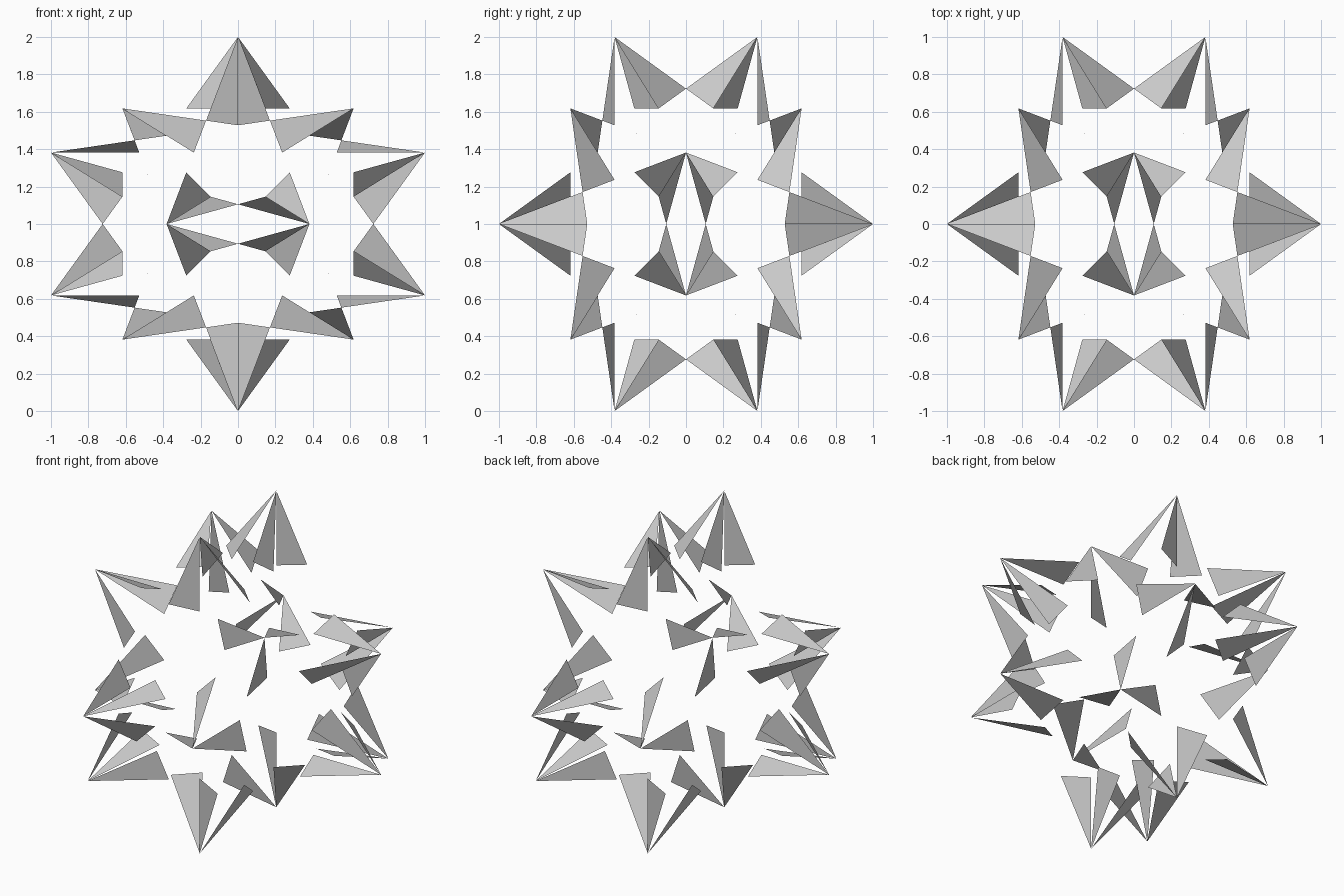
import bpy
import bmesh
from itertools import product
from mathutils import Vector

cube = bpy.data.objects.get("Cube")
if cube:
    bpy.data.objects.remove(cube, do_unlink=True)

# One flat grey for every shard
grey = bpy.data.materials.new("plain_grey")
grey.use_nodes = True
colour = (0.6, 0.6, 0.6, 1)
grey.diffuse_color = colour
grey.node_tree.nodes["Principled BSDF"].inputs["Base Color"].default_value = colour

# Corners of a dodecahedron: eight cube corners and twelve outer ones
G = (5 ** 0.5 - 1) / 2
cube_corners = [Vector(s) * G for s in product((-1, 1), repeat=3)]
outer_corners = []
for a, b in product((-1, 1), repeat=2):
    p = (0, a * G * G, b)
    outer_corners += [Vector(p[i:] + p[:i]) for i in range(3)]
corners = cube_corners + outer_corners

# Spikes stand on the outer corners and on every other cube corner
tips = outer_corners + [v for v in cube_corners if v.x * v.y * v.z < 0]

# Shard proportions: ridge length, then the wing corner along, out and sideways
RIDGE = 0.4721
ALONG, OUT, SIDE = 0.4472, 0.0652, 0.1708
CENTRE = Vector((0, 0, 1))


def make_spike(name, tip):
    """Three shards that meet only at the tip, all turned the same way."""
    bm = bmesh.new()
    peak = bm.verts.new(tip + CENTRE)
    for far in corners:
        if abs((far - tip).length - 2) > 0.01:
            continue
        ridge = (far - tip).normalized()
        out = (tip - ridge * tip.dot(ridge)).normalized()
        side = ridge.cross(out)
        foot = bm.verts.new(peak.co + ridge * RIDGE)
        wing = bm.verts.new(peak.co + ridge * ALONG + out * OUT + side * SIDE)
        # Wound so that the normal points away from the centre
        bm.faces.new((peak, wing, foot))
    mesh = bpy.data.meshes.new(name)
    bm.to_mesh(mesh)
    bm.free()
    mesh.materials.append(grey)
    bpy.context.collection.objects.link(bpy.data.objects.new(name, mesh))


for i, tip in enumerate(tips):
    make_spike(f"spike_{i + 1}", tip)
